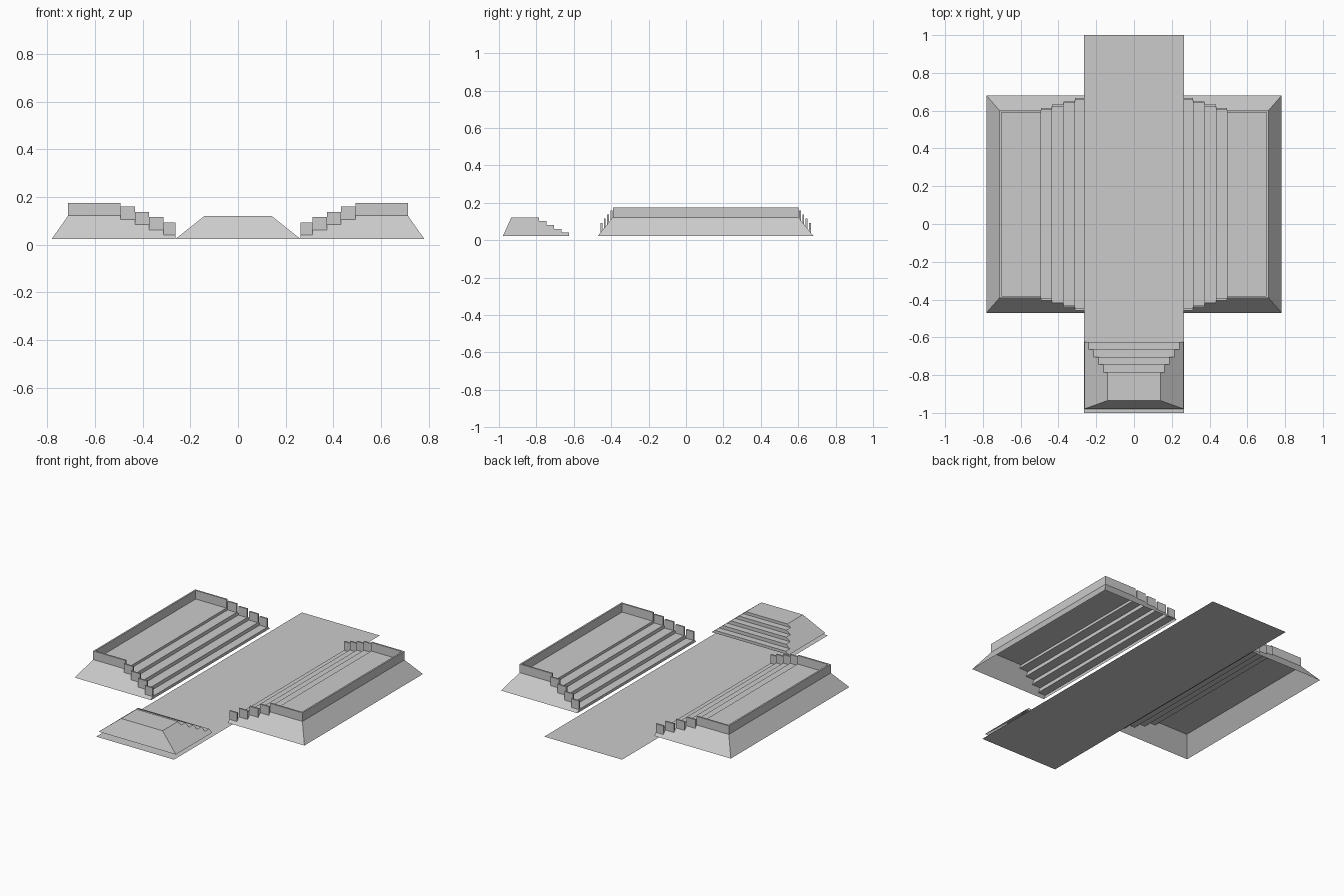
import bpy, bmesh

if "Cube" in bpy.data.objects:
    bpy.data.objects.remove(bpy.data.objects["Cube"])

BASE = 0.023      # height where the stepped mounds begin


def finish(bm, name):
    bmesh.ops.recalc_face_normals(bm, faces=bm.faces[:])
    me = bpy.data.meshes.new(name)
    bm.to_mesh(me)
    bm.free()
    ob = bpy.data.objects.new(name, me)
    bpy.context.collection.objects.link(ob)
    return ob


def quad(bm, *pts):
    bm.faces.new([bm.verts.new(p) for p in pts])


def half_width(h, half, inset, top):
    return half - inset * (h - BASE) / (top - BASE)


def stepped_mound(name, starts, heights, end_top, end_base, half, inset):
    """Open-bottomed mound climbing along +x, sloping on three sides."""
    bm = bmesh.new()
    top = heights[-1]
    below = BASE
    for i, (x0, h) in enumerate(zip(starts, heights)):
        last = i == len(starts) - 1
        x1 = end_top if last else starts[i + 1]
        xb = end_base if last else x1
        w = half_width(h, half, inset, top)
        wb = half_width(below, half, inset, top)
        # tread, riser and sloping flanks
        quad(bm, (x0, -w, h), (x1, -w, h), (x1, w, h), (x0, w, h))
        quad(bm, (x0, -wb, below), (x0, -w, h), (x0, w, h), (x0, wb, below))
        for s in (-1, 1):
            quad(bm, (x0, s * half, BASE), (xb, s * half, BASE),
                 (x1, s * w, h), (x0, s * w, h))
        below = h
    # sloping far side
    quad(bm, (end_base, -half, BASE), (end_base, half, BASE),
         (end_top, w, top), (end_top, -w, top))
    bmesh.ops.remove_doubles(bm, verts=bm.verts[:], dist=1e-5)
    return finish(bm, name)


def wall(bm, x0, x1, y0, y1, z0, z1):
    quad(bm, (x0, y0, z1), (x1, y0, z1), (x1, y1, z1), (x0, y1, z1))
    ring = [(x0, y0), (x1, y0), (x1, y1), (x0, y1)]
    for a, b in zip(ring, ring[1:] + ring[:1]):
        quad(bm, (*a, z0), (*b, z0), (*b, z1), (*a, z1))


def mirror(ob):
    ob.location.y = 0.105
    ob.modifiers.new("other_side", 'MIRROR').use_mirror_merge = False


# court floor
bm = bmesh.new()
quad(bm, (-0.265, -1, 0), (0.265, -1, 0), (0.265, 1, 0), (-0.265, 1, 0))
finish(bm, "court_floor")

# stepped side stands
starts = [0.262, 0.313, 0.373, 0.433, 0.493]
heights = [0.04, 0.062, 0.084, 0.106, 0.122]
half, inset = 0.576, 0.08
mirror(stepped_mound("side_stand", starts, heights, 0.712, 0.782, half, inset))

# parapets stepping up the ends and along the back of the stands
bm = bmesh.new()
t, rise = 0.01, 0.053
for i, (x0, h) in enumerate(zip(starts, heights)):
    x1 = starts[i + 1] if i < 4 else 0.712
    w = half_width(h, half, inset, heights[-1])
    wall(bm, x0, x1, w - t, w, h, h + rise)
    wall(bm, x0, x1, -w, -w + t, h, h + rise)
wall(bm, 0.712 - t, 0.712, -w + t, w - t, h, h + rise)
bmesh.ops.remove_doubles(bm, verts=bm.verts[:], dist=1e-5)
mirror(finish(bm, "stand_parapet"))

# small stepped platform at the front end
end = stepped_mound("end_platform", [0.625, 0.665, 0.705, 0.745, 0.785],
                    [0.04, 0.061, 0.082, 0.103, 0.12], 0.935, 0.979, 0.263, 0.122)
end.rotation_euler.z = -1.5707963
